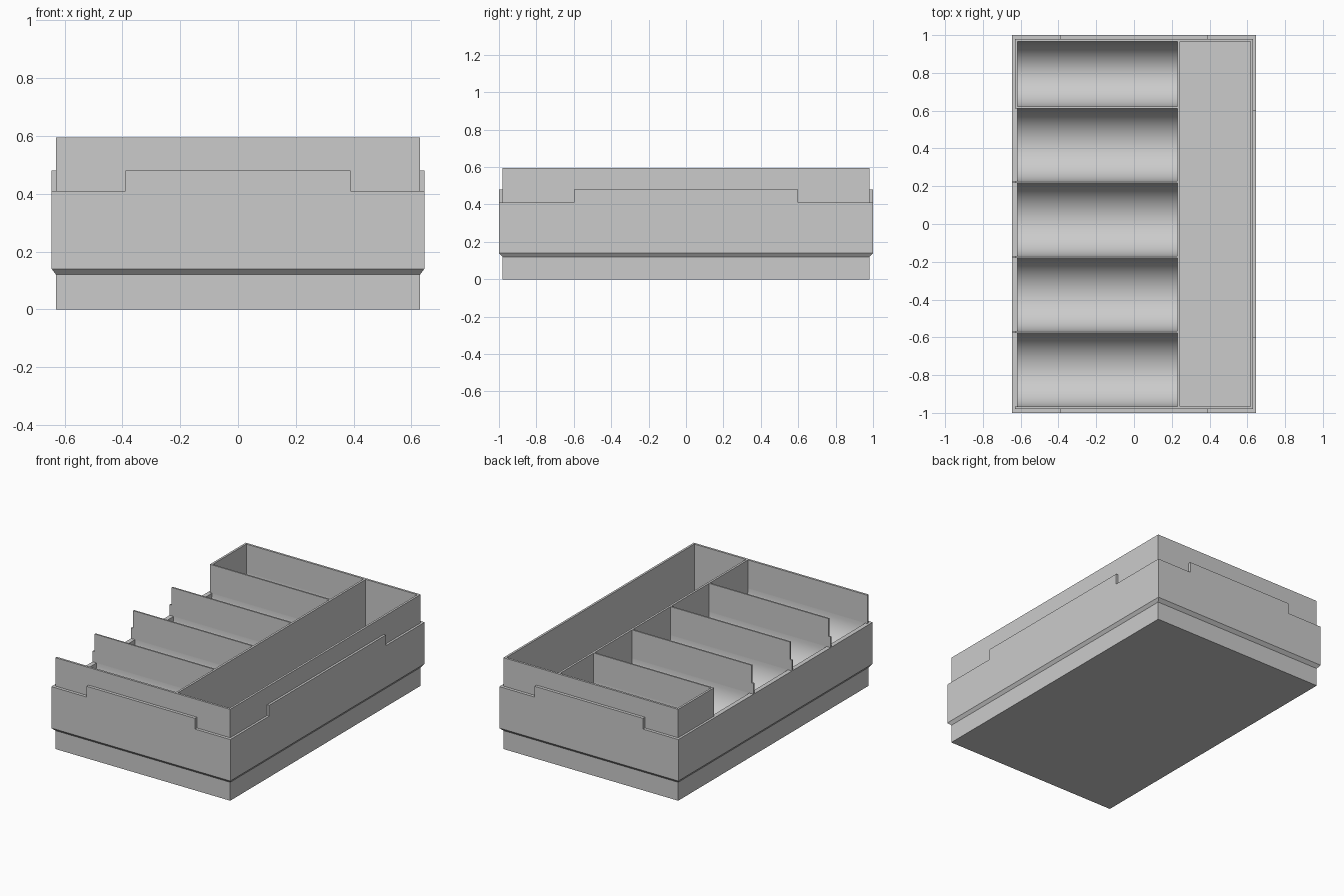
import bpy, bmesh, math

cube = bpy.data.objects.get("Cube")
if cube:
    bpy.data.objects.remove(cube, do_unlink=True)

grey = bpy.data.materials.new("plain_grey")
grey.use_nodes = True
colour = (0.6, 0.6, 0.6, 1)
grey.diffuse_color = colour
grey.node_tree.nodes["Principled BSDF"].inputs["Base Color"].default_value = colour

# Main dimensions
BX, BY, TOP = 0.63, 0.98, 0.595      # body half width, half depth, height
OX, OY = 0.645, 1.0                  # outer band half width, half depth
WALL, FLOOR = 0.014, 0.02
LEDGE, TAB = 0.41, 0.48              # band top and raised tab top
PART = 0.23                          # left face of the long partition
IX, IY = BX - WALL, BY - WALL
DIVIDERS = [0.616, 0.222, -0.174, -0.571]
HALF = 0.005                         # half divider thickness


def finish(name, bm):
    bmesh.ops.recalc_face_normals(bm, faces=bm.faces)
    mesh = bpy.data.meshes.new(name)
    bm.to_mesh(mesh)
    bm.free()
    mesh.materials.append(grey)
    obj = bpy.data.objects.new(name, mesh)
    bpy.context.collection.objects.link(obj)
    return obj


def box(name, x0, x1, y0, y1, z0, z1):
    bm = bmesh.new()
    bmesh.ops.create_cube(bm, size=1)
    for v in bm.verts:
        v.co = (x1 if v.co.x > 0 else x0,
                y1 if v.co.y > 0 else y0,
                z1 if v.co.z > 0 else z0)
    return finish(name, bm)


# Tray floor and full-height walls
box("floor", -BX, BX, -BY, BY, 0, FLOOR)
box("front_wall", -BX, BX, -BY, -IY, FLOOR, TOP)
box("back_wall", -BX, BX, IY, BY, FLOOR, TOP)
box("left_wall", IX, BX, -IY, IY, FLOOR, TOP)
box("long_partition", PART, PART + WALL, -IY, IY, FLOOR, TOP)

# Right side: low open wall, closed only beside the rear compartment
box("right_low_wall", -BX, -IX, -IY, IY, FLOOR, LEDGE)
box("right_rear_wall", -BX, -IX, DIVIDERS[0] - HALF, IY, LEDGE, TOP)

# Chamfered band around the body
bm = bmesh.new()
section = [(BX, BY, 0.12), (OX, OY, 0.14), (OX, OY, LEDGE), (BX, BY, LEDGE)]
rings = [[bm.verts.new((sx * x, sy * y, z))
          for sx, sy in ((1, 1), (-1, 1), (-1, -1), (1, -1))]
         for x, y, z in section]
for a, b in zip(rings, rings[1:] + rings[:1]):
    for i in range(4):
        j = (i + 1) % 4
        bm.faces.new((a[i], a[j], b[j], b[i]))
finish("outer_band", bm)

# Raised tabs on the band
box("front_tab", -0.39, 0.39, -OY, -BY, LEDGE, TAB)
box("back_tab", -0.39, 0.39, BY, OY, LEDGE, TAB)
box("left_tab", BX, OX, -0.6, 0.6, LEDGE, TAB)

# Dividers, with a remnant of the tab at their open ends
for i, y in enumerate(DIVIDERS, 1):
    box(f"divider_{i}", -BX, PART, y - HALF, y + HALF, LEDGE - 0.01, TOP)
    if abs(y) < 0.6:
        box(f"divider_tab_{i}", -OX, -BX, y - HALF, y + HALF, LEDGE, TAB)

# Rounded scoops: one trough profile extruded across the tray
edges = [IY] + [e for y in DIVIDERS for e in (y + HALF, y - HALF)] + [-IY]
SEGMENTS, DEPTH = 32, 0.195
profile = [(-IY, FLOOR), (IY, FLOOR)]
for hi, lo in zip(edges[::2], edges[1::2]):
    mid, radius = (hi + lo) / 2, (hi - lo) / 2
    for k in range(SEGMENTS + 1):
        t = math.pi * k / SEGMENTS
        profile.append((mid + radius * math.cos(t), LEDGE - DEPTH * math.sin(t)))
bm = bmesh.new()
face = bm.faces.new([bm.verts.new((-IX, y, z)) for y, z in profile])
out = bmesh.ops.extrude_face_region(bm, geom=[face])
moved = [g for g in out["geom"] if isinstance(g, bmesh.types.BMVert)]
bmesh.ops.translate(bm, verts=moved, vec=(PART + IX, 0, 0))
scoops = finish("scoop_floor", bm)
bpy.ops.object.select_all(action='DESELECT')
scoops.select_set(True)
bpy.context.view_layer.objects.active = scoops
bpy.ops.object.shade_smooth_by_angle(angle=math.radians(30))
